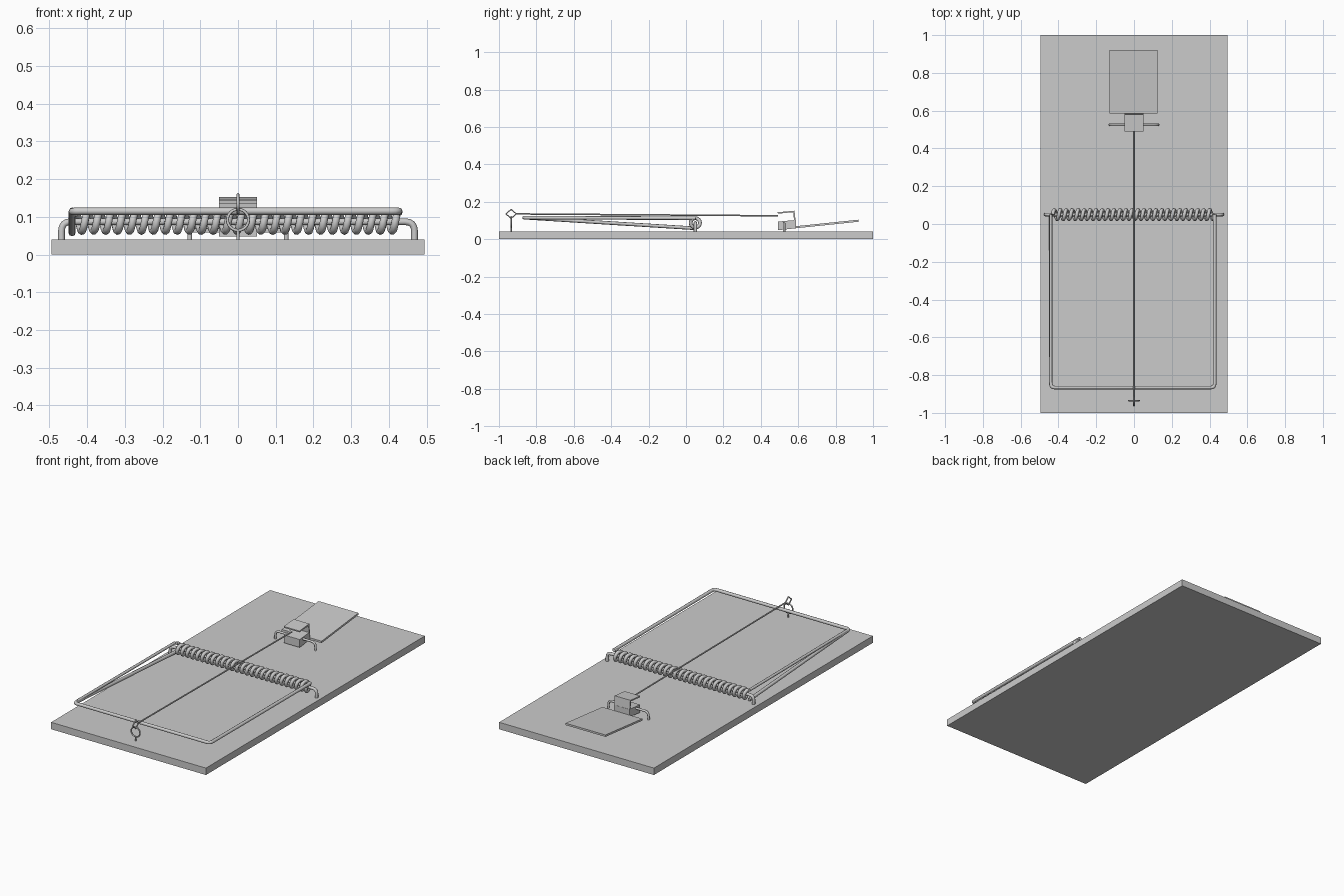
import bpy, bmesh, math
from mathutils import Vector

if "Cube" in bpy.data.objects:
    bpy.data.objects.remove(bpy.data.objects["Cube"])

grey = bpy.data.materials.new("plain grey")
grey.diffuse_color = (0.6, 0.6, 0.6, 1)
grey.use_nodes = True
grey.node_tree.nodes["Principled BSDF"].inputs["Base Color"].default_value = grey.diffuse_color


def box(name, lo, hi):
    bpy.ops.mesh.primitive_cube_add(size=1)
    ob = bpy.context.object
    ob.name = name
    for v in ob.data.vertices:
        v.co = [(a + b) / 2 + c * (b - a) for a, b, c in zip(lo, hi, v.co)]
    ob.data.materials.append(grey)
    return ob


def extrude_x(name, profile, x0, x1):
    """Sheet part: a (y, z) outline pushed along x."""
    bm = bmesh.new()
    f = bm.faces.new([bm.verts.new((x0, y, z)) for y, z in profile])
    r = bmesh.ops.extrude_face_region(bm, geom=[f])
    bmesh.ops.translate(bm, vec=(x1 - x0, 0, 0),
                        verts=[v for v in r["geom"] if isinstance(v, bmesh.types.BMVert)])
    bmesh.ops.recalc_face_normals(bm, faces=bm.faces)
    me = bpy.data.meshes.new(name)
    bm.to_mesh(me)
    bm.free()
    ob = bpy.data.objects.new(name, me)
    bpy.context.collection.objects.link(ob)
    me.materials.append(grey)


def wire(name, points, radius, closed=False, sides=2):
    """Round wire swept along a path."""
    cu = bpy.data.curves.new(name, 'CURVE')
    cu.dimensions = '3D'
    cu.bevel_depth = radius
    cu.bevel_resolution = sides
    cu.use_fill_caps = True
    sp = cu.splines.new('POLY')
    sp.points.add(len(points) - 1)
    for p, co in zip(sp.points, points):
        p.co = (*co, 1)
    sp.use_cyclic_u = closed
    sp.use_smooth = True
    cu.materials.append(grey)
    ob = bpy.data.objects.new(name, cu)
    bpy.context.collection.objects.link(ob)


def rounded(points, r, steps=4):
    """Round the inner corners of a path."""
    pts = [Vector(p) for p in points]
    out = [pts[0]]
    for a, b, c in zip(pts, pts[1:], pts[2:]):
        s, e = b + (a - b).normalized() * r, b + (c - b).normalized() * r
        for i in range(steps + 1):
            t = i / steps
            out.append(s * (1 - t) ** 2 + b * 2 * t * (1 - t) + e * t * t)
    return out + [pts[-1]]


def staple(name, half, y, z, radius):
    wire(name, rounded([(-half, y, 0.02), (-half, y, z), (half, y, z), (half, y, 0.02)], 0.025), radius)


# Wooden base
box("base_board", (-0.495, -1, 0), (0.495, 1, 0.04))

# Coil spring and its axle
CY, CZ = 0.05, 0.087
turns, per = 27, 16
coil = []
for i in range(turns * per + 1):
    a = 2 * math.pi * i / per
    coil.append((-0.43 + 0.855 * i / (turns * per), CY + 0.025 * math.sin(a), CZ + 0.025 * math.cos(a)))
wire("coil_spring", coil, 0.01)
staple("spring_axle", 0.468, CY, CZ, 0.009)

# Snapping frame, left arm dips under the coil, right arm runs over it
wire("snap_frame", rounded([(-0.44, CY, 0.058), (-0.44, -0.866, 0.115),
                            (0.427, -0.866, 0.115), (0.427, CY, 0.112)], 0.02), 0.0095)
wire("spring_tail", [(-0.44, CY, 0.113), (-0.44, -0.84, 0.117)], 0.008)

# Locking bar with diamond eye
wire("locking_bar", [(0, -0.907, 0.135), (0, 0.492, 0.125)], 0.004)
wire("locking_bar_eye", [(0, -0.935 + 0.028 * math.cos(k * math.pi / 2), 0.135 + 0.024 * math.sin(k * math.pi / 2))
                         for k in range(4)], 0.004, True)

# Eye screw at the front edge
wire("eye_screw_ring", [(0.028 * math.cos(k * math.pi / 12), -0.935, 0.092 + 0.028 * math.sin(k * math.pi / 12))
                        for k in range(24)], 0.004, True)
wire("eye_screw_stem", [(0, -0.935, 0.02), (0, -0.935, 0.066)], 0.004)

# Bait pedal, catch and pivot
extrude_x("bait_pedal", [(0.585, 0.058), (0.922, 0.093), (0.922, 0.104), (0.585, 0.069)], -0.13, 0.125)
extrude_x("pivot_block", [(0.492, 0.048), (0.587, 0.058), (0.587, 0.102), (0.492, 0.094)], -0.05, 0.05)
extrude_x("catch_hook", [(0.587, 0.09), (0.580, 0.152), (0.490, 0.144), (0.491, 0.136),
                         (0.573, 0.144), (0.579, 0.09)], -0.05, 0.05)
staple("pedal_pivot", 0.128, 0.525, 0.085, 0.0065)
